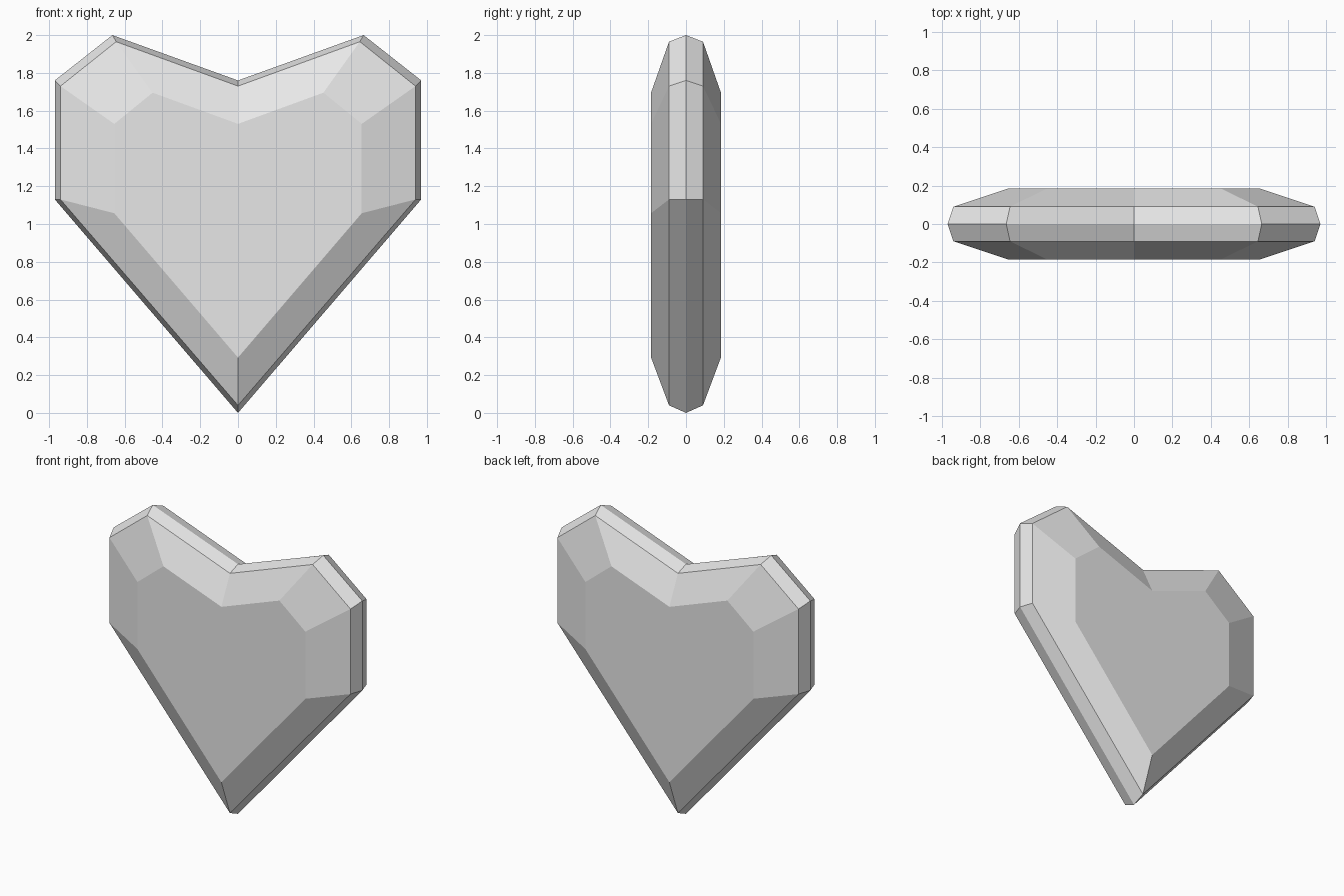
import bpy
import bmesh

cube = bpy.data.objects.get("Cube")
if cube:
    bpy.data.objects.remove(cube, do_unlink=True)

# Plain grey stone
grey = bpy.data.materials.new("light grey")
grey.use_nodes = True
colour = (0.8, 0.8, 0.8, 1)
grey.diffuse_color = colour
grey.node_tree.nodes["Principled BSDF"].inputs["Base Color"].default_value = colour

# Half outlines (x, z) from bottom tip to top notch: rim, girdle edge, flat face
rim = [(0, 0), (0.97, 1.13), (0.97, 1.76), (0.665, 2.0), (0, 1.76)]
girdle = [(0, 0.04), (0.94, 1.13), (0.94, 1.73), (0.645, 1.965), (0, 1.73)]
table = [(0, 0.293), (0.655, 1.057), (0.655, 1.53), (0.452, 1.695), (0, 1.53)]

bm = bmesh.new()


def ring(half, y):
    """Mirror a half outline into a closed heart loop at depth y."""
    outline = half + [(-x, z) for x, z in reversed(half[1:-1])]
    return [bm.verts.new((x, y, z)) for x, z in outline]


# Stack the loops from front to back and bridge them with facets
layers = [(table, -0.185), (girdle, -0.09), (rim, 0), (girdle, 0.09), (table, 0.185)]
rings = [ring(half, y) for half, y in layers]
for a, b in zip(rings, rings[1:]):
    for i in range(len(a)):
        j = (i + 1) % len(a)
        bm.faces.new((a[i], a[j], b[j], b[i]))
bm.faces.new(rings[0])
bm.faces.new(rings[-1])
bmesh.ops.recalc_face_normals(bm, faces=bm.faces)

mesh = bpy.data.meshes.new("heart_gem")
bm.to_mesh(mesh)
bm.free()
mesh.materials.append(grey)
heart = bpy.data.objects.new("heart_gem", mesh)
bpy.context.collection.objects.link(heart)
